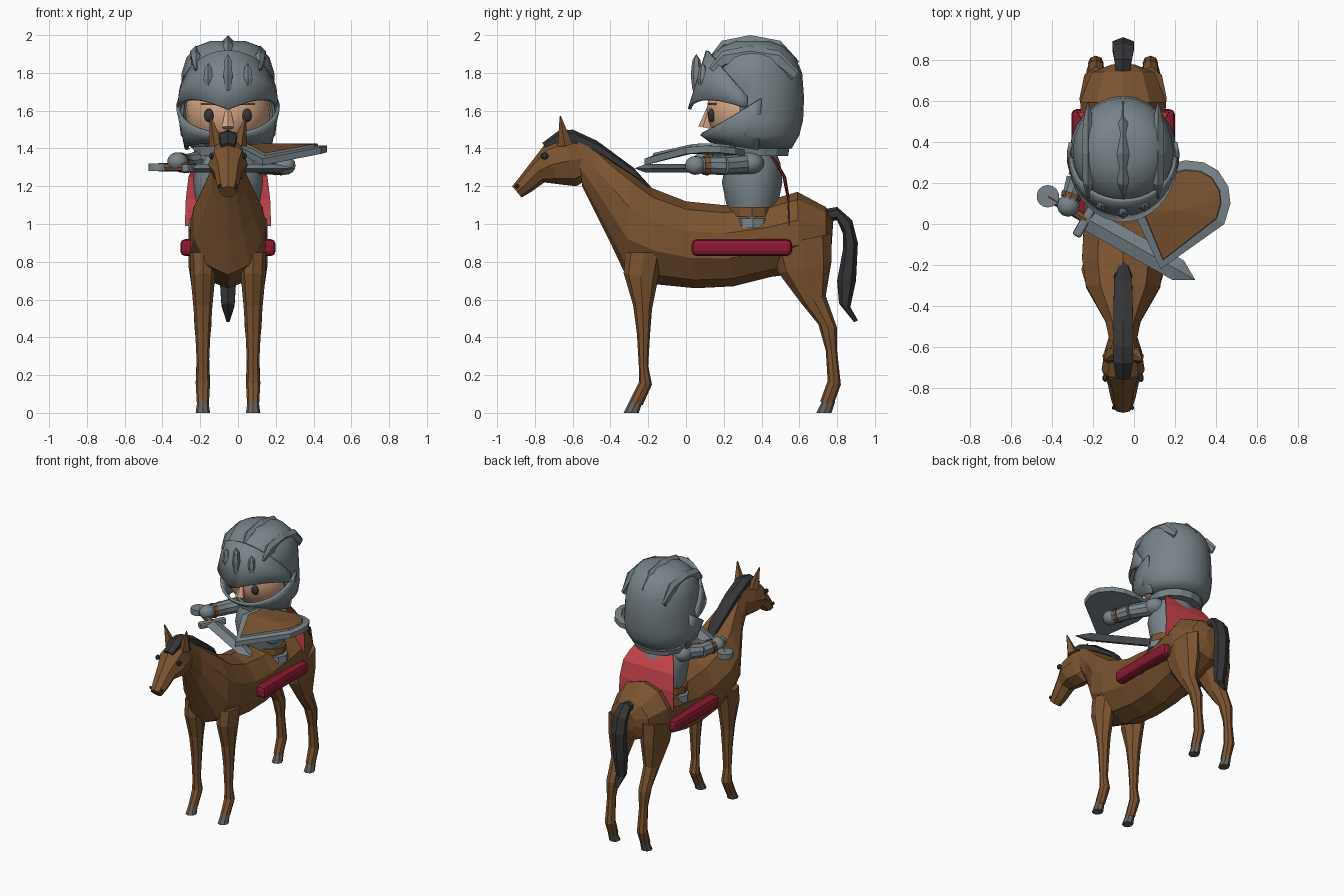
import bpy, bmesh, math
from mathutils import Matrix, Vector

cube = bpy.data.objects.get("Cube")
if cube:
    bpy.data.objects.remove(cube)

CX = -0.053   # shared centre line of mount and rider
S = 0.01      # profiles are written in hundredths


def material(name, *rgb):
    m = bpy.data.materials.new(name)
    m.use_nodes = True
    m.diffuse_color = (*rgb, 1)
    m.node_tree.nodes["Principled BSDF"].inputs["Base Color"].default_value = (*rgb, 1)
    return m


brown = material("brown", .2, .088, .03)
steel = material("steel grey", .19, .23, .25)
dark = material("charcoal", .035, .035, .038)
crimson = material("deep crimson", .25, .01, .03)
red = material("cape red", .6, .06, .075)
skin = material("skin", .7, .4, .25)
hoof_grey = material("hoof grey", .13, .12, .11)


def finish(name, bm, *mats, smooth=False):
    bmesh.ops.recalc_face_normals(bm, faces=bm.faces)
    mesh = bpy.data.meshes.new(name)
    bm.to_mesh(mesh)
    bm.free()
    for m in mats:
        mesh.materials.append(m)
    ob = bpy.data.objects.new(name, mesh)
    bpy.context.collection.objects.link(ob)
    if smooth:
        bpy.ops.object.select_all(action='DESELECT')
        ob.select_set(True)
        bpy.context.view_layer.objects.active = ob
        bpy.ops.object.shade_smooth_by_angle(angle=math.radians(35))
    return ob


def loft(name, mat, rings, x=0, n=8, dz=0, smooth=False, drop=None):
    """Skin elliptical rings; each is (y, z) of one end, (y, z) of the other, half width."""
    bm = bmesh.new()
    loops = []
    for y0, z0, y1, z1, hw in rings:
        loop = []
        for k in range(n):
            a = math.tau * k / n
            t = (1 - math.cos(a)) / 2
            loop.append(bm.verts.new((CX + x + hw * S * math.sin(a),
                                      (y0 + (y1 - y0) * t) * S,
                                      (z0 + (z1 - z0) * t) * S + dz)))
        loops.append(loop)
    for a, b in zip(loops, loops[1:]):
        for k in range(n):
            j = (k + 1) % n
            bm.faces.new((a[k], a[j], b[j], b[k]))
    bm.faces.new(loops[0])
    bm.faces.new(loops[-1])
    if drop:
        gone = [f for f in bm.faces if drop(f.calc_center_median())]
        bmesh.ops.delete(bm, geom=gone, context='FACES')
    return finish(name, bm, mat, smooth=smooth)


def level(*rows):
    """Horizontal rings from (z, front y, back y, half width)."""
    return [(f, z, b, z, w) for z, f, b, w in rows]


def tube(name, mat, p, q, r1, r2=None, n=8):
    p, q = Vector(p), Vector(q)
    rot = (q - p).to_track_quat('Z', 'Y').to_matrix().to_4x4()
    bm = bmesh.new()
    bmesh.ops.create_cone(bm, cap_ends=True, segments=n, radius1=r1,
                          radius2=r1 if r2 is None else r2, depth=(q - p).length,
                          matrix=Matrix.Translation((p + q) / 2) @ rot)
    return finish(name, bm, mat, smooth=n > 8)


def ball(name, mat, loc, size, u=12, v=8):
    bm = bmesh.new()
    bmesh.ops.create_uvsphere(bm, u_segments=u, v_segments=v, radius=1,
                              matrix=Matrix.LocRotScale(Vector(loc), None, Vector(size)))
    return finish(name, bm, mat, smooth=u > 6)


def box(name, mat, loc, size, bevel=0, turn=0):
    bm = bmesh.new()
    bmesh.ops.create_cube(bm, size=1, matrix=Matrix.LocRotScale(
        Vector(loc), Matrix.Rotation(turn, 3, 'Z'), Vector(size)))
    if bevel:
        bmesh.ops.bevel(bm, geom=bm.edges[:], offset=bevel, segments=2, profile=.5, affect='EDGES')
    return finish(name, bm, mat)


def band(name, span, low, high, y_mid, r_low, r_high, n=18):
    """Curved plate wrapped round the front of the helmet."""
    bm = bmesh.new()
    cols = []
    for i in range(n + 1):
        a = span * (2 * i / n - 1)
        col = []
        for t in (0, .5, 1):
            rx, ry = (r_low[j] + (r_high[j] - r_low[j]) * t for j in (0, 1))
            z = low(a) + (high(a) - low(a)) * t
            col.append(bm.verts.new((CX + rx * math.sin(a), y_mid - ry * math.cos(a), z)))
        cols.append(col)
    for a, b in zip(cols, cols[1:]):
        for j in (0, 1):
            bm.faces.new((a[j], b[j], b[j + 1], a[j + 1]))
    ob = finish(name, bm, steel, smooth=True)
    ob.modifiers.new("thickness", 'SOLIDIFY').thickness = .018


# Horse trunk, neck and head
loft("horse_body", brown, [
    (78, 102, 77, 87, 6), (74, 109, 74, 79, 16), (59, 117, 60, 74, 22), (42, 112, 45, 72, 21),
    (20, 110, 25, 67, 20), (0, 112, 5, 66, 20), (-18, 119, -15, 68, 21), (-29, 128, -32, 73, 19),
    (-38, 134, -40, 90, 14), (-47, 141, -48, 106, 9), (-58, 148, -55, 120, 7)], n=10)
loft("horse_head", brown, [
    (-54, 145, -50, 125, 6), (-65, 147, -58, 120, 9), (-75, 142, -67, 121, 10.5),
    (-81, 134, -75, 122, 7.5), (-88, 125, -82, 117, 6), (-92, 120, -87, 114, 4.5)])
loft("mane", dark, [
    (-18, 119, -20, 115, 2), (-28, 130, -24, 122, 5), (-47, 144, -43, 134, 5.5),
    (-60, 150, -56, 141, 5.5), (-68, 149, -65, 143, 5.5), (-76, 143, -73, 138, 4)], n=6)
loft("tail", dark, [
    (74, 108, 74, 101, 4), (80, 109, 80, 102, 5), (88, 102, 83, 95, 6), (91, 90, 83, 86, 6),
    (90, 70, 80, 70, 5), (87, 56, 81, 58, 4), (91, 49, 89, 48, 1)], n=6)

# Parts of the horse that come in pairs
for s, side in ((-1, "right"), (1, "left")):
    x = .133 * s
    loft(side + "_front_leg", brown, [
        (-32, 85, -12, 85, 7), (-33, 74, -15, 70, 6.5), (-28, 57, -18, 55, 5), (-26, 42, -19, 42, 4),
        (-25, 25, -20, 25, 3.2), (-25, 16, -18, 15, 3.8), (-30, 6, -23, 4, 3.2)], x)
    loft(side + "_hind_leg", brown, [
        (45, 88, 77, 95, 8), (49, 74, 77, 80, 7.5), (61, 58, 74, 62, 5), (70, 47, 80, 45, 4.5),
        (74, 33, 80, 33, 3.2), (75, 17, 82, 15, 3.8), (71, 6, 78, 4, 3.2)], x)
    for part, y in (("front", -33), ("hind", 69)):
        loft(f"{side}_{part}_hoof", hoof_grey, level((0, y, y + 8, 3.8), (6, y + 3, y + 10, 3)), x)
    tube(side + "_ear", brown, (CX + .06 * s, -.64, 1.42), (CX + .092 * s, -.665, 1.57), .042, .004, 5)
    ball(side + "_horse_eye", dark, (CX + .088 * s, -.75, 1.36), (.014, .022, .018), 6, 5)
    ball(side + "_nostril", dark, (CX + .045 * s, -.895, 1.2), (.01, .012, .012), 6, 5)
    box(side + "_saddle_roll", crimson, (CX + .205 * s, .295, .875), (.095, .53, .09), .026)

# Rider torso, belt and cape
loft("breastplate", steel, level((100, 24, 47, 15), (112, 21, 49, 17), (122, 19, 51, 18.5),
                                 (132, 21, 50, 17.5), (140, 25, 47, 12)), n=12, smooth=True)
loft("belt", brown, level((104, 22, 48, 18.5), (109, 22, 48, 18.5)), n=12)
loft("hip_plate", steel, level((98, 24, 47, 21), (103, 24, 47, 20.5)), n=12)
loft("collar", steel, level((136, 21, 54, 18), (141, 20, 55, 19)), n=14)
loft("cape", red, level((138, 43, 45, 15), (132, 47, 49, 19), (125, 51, 53, 22),
                        (113, 53.5, 55, 23.5), (99, 54, 55, 24)), n=10)

# Face
ball("head", skin, (CX, .34, 1.6), (.225, .23, .22), 20, 14)
tube("nose", skin, (CX, .125, 1.62), (CX, .1, 1.51), .012, .035, 5)
for s, side in ((-1, "right"), (1, "left")):
    ball(side + "_eye", dark, (CX + .1 * s, .135, 1.575), (.026, .02, .036))
    box(side + "_eyebrow", brown, (CX + .1 * s, .14, 1.635), (.08, .03, .012), turn=.3 * s)

# Helmet with open front, visor, chin guard and crests
shell = loft("helmet", steel, level(
    (140, 22, 56, 19), (147, 12, 60, 25), (155, 9, 62, 26), (167, 8, 62.5, 25), (180, 9, 61.5, 24.5),
    (188, 12, 58, 22), (194, 19, 52, 17), (197, 27, 44, 9)), n=24, smooth=True,
    drop=lambda c: c.z < 1.41 or (c.z < 1.66 and c.y < .31))
shell.modifiers.new("thickness", 'SOLIDIFY').thickness = .015
band("visor", 1.55, lambda a: 1.61 + .05 * math.sin(2 * abs(a)), lambda a: 1.67 + .25 * math.cos(a),
     .33, (.27, .32), (.262, .225))
band("chin_guard", 1.85, lambda a: 1.4 + .03 * math.cos(a), lambda a: 1.62 - .15 * math.cos(a),
     .33, (.23, .2), (.275, .255))
crest = [(12, 188, 15, 186, .6), (19, 197, 22, 188, 3), (34, 200, 34, 188, 3.5),
         (50, 197, 47, 188, 3), (60, 186, 56, 182, .6)]
for s, side in ((-1, "right"), (0, "middle"), (1, "left")):
    loft(side + "_crest", steel, crest, x=.17 * s, dz=-.055 * abs(s), n=6)
    ball(side + "_visor_ridge", steel, (CX + .105 * s, .055 + .035 * abs(s), 1.79 - .02 * abs(s)),
         (.028, .03, .11 - .03 * abs(s)), 6, 4)

# Arms
arms = {"right": [(-.2, .34, 1.33), (-.28, .22, 1.32), (-.32, .09, 1.33)],
        "left": [(.1, .34, 1.32), (.2, .2, 1.31), (.25, .05, 1.31)]}
for side, (shoulder, elbow, hand) in arms.items():
    ball(side + "_shoulder", steel, shoulder, (.075, .075, .06))
    tube(side + "_upper_arm", steel, shoulder, elbow, .055, .05, 10)
    tube(side + "_forearm", steel, elbow, hand, .052, .042, 10)
    cuff = Vector(elbow).lerp(Vector(hand), .55)
    tube(side + "_cuff", brown, cuff, cuff.lerp(Vector(hand), .4), .054, .05, 10)
    ball(side + "_hand", steel, hand, (.055, .055, .05))

# Sword, laid across the front of the rider
turn = math.atan2(-.49, .87)
place = Matrix.Translation((-.22, .02, 1.295)) @ Matrix.Rotation(turn, 4, 'Z')
bm = bmesh.new()
outline = [(0, -.055), (.5, -.055), (.595, 0), (.5, .055), (0, .055)]
rim = [bm.verts.new((x, y, 0)) for x, y in outline]
for h in (.022, -.022):
    ridge = [bm.verts.new((x, 0, h)) for x in (0, .48)]
    bm.faces.new((rim[0], rim[1], ridge[1], ridge[0]))
    bm.faces.new((rim[4], rim[3], ridge[1], ridge[0]))
    bm.faces.new((rim[1], rim[2], ridge[1]))
    bm.faces.new((rim[2], rim[3], ridge[1]))
bm.transform(place)
finish("blade", bm, steel)
box("crossguard", steel, place @ Vector((-.015, 0, 0)), (.045, .2, .045), .012, turn)
tube("grip", brown, (-.23, .02, 1.3), (-.42, .135, 1.3), .022)
tube("pommel", steel, (-.42, .135, 1.28), (-.42, .135, 1.32), .055, n=14)

# Shield, lying almost flat with a raised rim
bm = bmesh.new()
outline = [(13, -22), (0, 5), (3, 19), (12, 28), (25, 31), (34, 30), (41, 26), (46, 18), (47, 10), (44, 0)]
face = bm.faces.new([bm.verts.new((x * S, y * S, 0)) for x, y in outline])
thick = bmesh.ops.extrude_face_region(bm, geom=[face])["geom"]
bmesh.ops.translate(bm, verts=[g for g in thick if isinstance(g, bmesh.types.BMVert)], vec=(0, 0, .035))
bm.normal_update()
top = next(f for f in thick if isinstance(f, bmesh.types.BMFace))
bmesh.ops.inset_region(bm, faces=[top], thickness=.045)
bmesh.ops.inset_region(bm, faces=[top], thickness=.004, depth=-.012)
top.material_index = 1
bmesh.ops.poke(bm, faces=[top])
for v in bm.verts:
    v.co.z += 1.38 - .6 * (v.co.y - .12) ** 2
finish("shield", bm, steel, brown)
